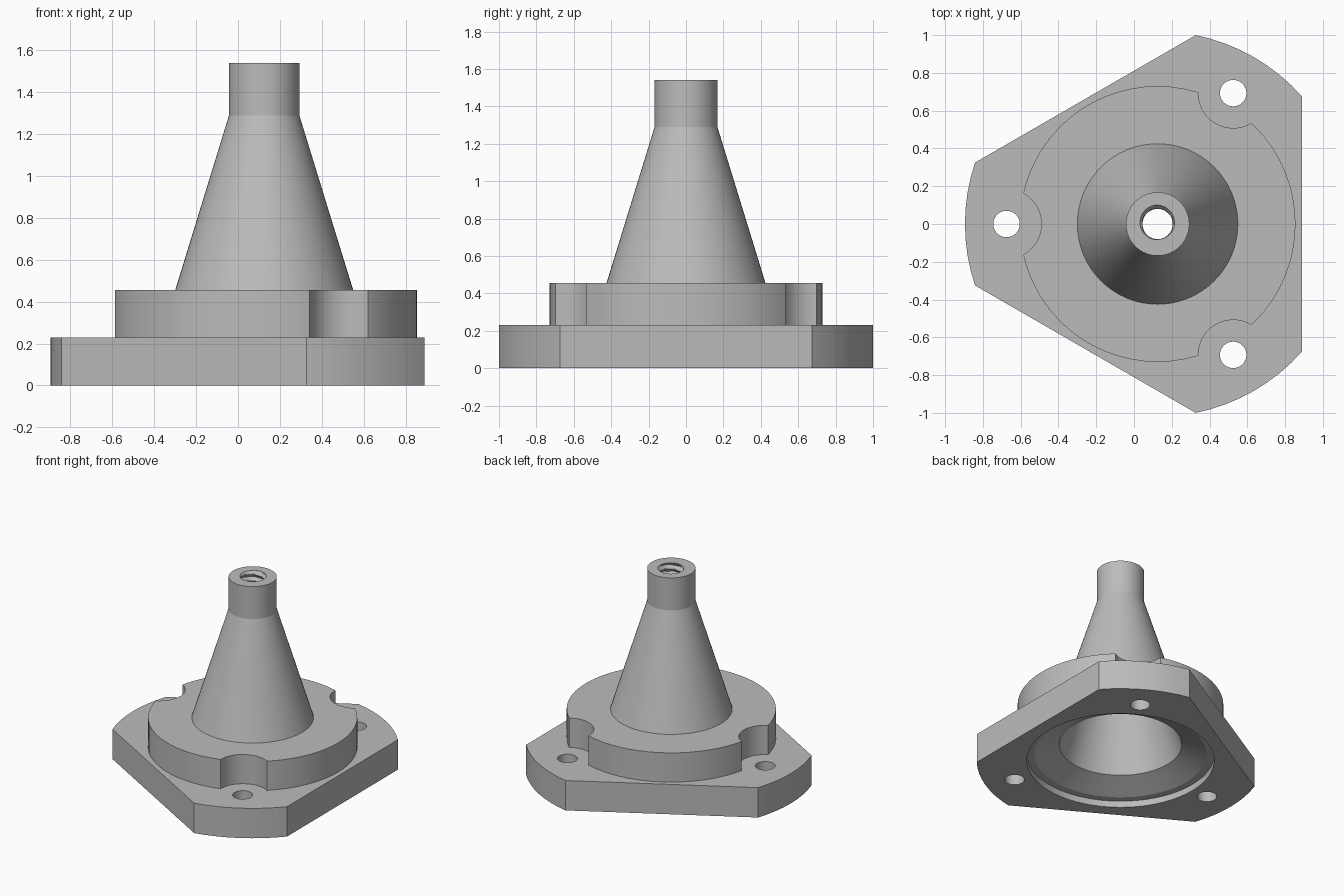
import bpy, bmesh
from math import radians, cos, sin, acos, pi, floor

if "Cube" in bpy.data.objects:
    bpy.data.objects.remove(bpy.data.objects["Cube"])

AXIS_X = 0.125          # the turned parts share this axis
SEG = 64
FLANGE_R, FLAT_DIST = 1.02, 0.765
FLANGE_TOP, DISC_TOP, TOP = 0.23, 0.455, 1.54
BOLT_ANGLES = [radians(a) for a in (60, 180, 300)]

grey = bpy.data.materials.new("plain grey")
grey.use_nodes = True
colour = (0.5, 0.5, 0.5, 1)
grey.diffuse_color = colour
grey.node_tree.nodes["Principled BSDF"].inputs["Base Color"].default_value = colour


def finish(name, bm):
    bmesh.ops.recalc_face_normals(bm, faces=bm.faces)
    mesh = bpy.data.meshes.new(name)
    bm.to_mesh(mesh)
    bm.free()
    mesh.materials.append(grey)
    obj = bpy.data.objects.new(name, mesh)
    obj.location.x = AXIS_X
    bpy.context.collection.objects.link(obj)
    return obj


def lathe(name, profile, radius_at=None, centre=(0, 0), seg=SEG):
    """Capped solid of revolution from (radius, z) points."""
    bm = bmesh.new()
    rings = []
    for r, z in profile:
        ring = []
        for i in range(seg):
            a = 2 * pi * i / seg
            rr = radius_at(r, z, a) if radius_at else r
            ring.append(bm.verts.new((centre[0] + rr * cos(a), centre[1] + rr * sin(a), z)))
        rings.append(ring)
    for low, high in zip(rings, rings[1:]):
        for i in range(seg):
            j = (i + 1) % seg
            bm.faces.new((low[i], low[j], high[j], high[i]))
    bm.faces.new(rings[0][::-1])
    bm.faces.new(rings[-1])
    return finish(name, bm)


def cut(obj, cutters):
    bpy.context.view_layer.objects.active = obj
    for c in cutters:
        mod = obj.modifiers.new("cut", 'BOOLEAN')
        mod.operation, mod.solver, mod.object = 'DIFFERENCE', 'EXACT', c
        bpy.ops.object.modifier_apply(modifier=mod.name)


def bolt_cutters(name, radius):
    return [lathe(name, [(radius, -0.1), (radius, 0.8)], seg=40,
                  centre=(0.8 * cos(a), 0.8 * sin(a))) for a in BOLT_ANGLES]


# Hollow inside: stepped seat, funnel, tapering bore, threaded neck
THREAD_LOW, PITCH, ROWS = 1.29, 0.05, 42


def thread(r, z, a):
    if z < THREAD_LOW:
        return r
    phase = z / PITCH - a / (2 * pi)
    return r + 0.022 * (1 - abs(2 * (phase - floor(phase)) - 1))


inside = [(0.665, -0.1), (0.665, 0.05), (0.61, 0.05), (0.435, 0.13), (0.08, THREAD_LOW - 0.02)]
inside += [(0.08, THREAD_LOW + 0.275 * i / ROWS) for i in range(ROWS + 1)]
cavity = lathe("cavity_cutter", inside, thread)

# Flange: round plate with three flats
half = pi / 3 - acos(FLAT_DIST / FLANGE_R)
bm = bmesh.new()
outline = []
for mid in BOLT_ANGLES:
    for i in range(9):
        a = mid + half * (i / 4 - 1)
        outline.append(bm.verts.new((FLANGE_R * cos(a), FLANGE_R * sin(a), 0)))
base = bm.faces.new(outline)
up = bmesh.ops.extrude_face_region(bm, geom=[base])["geom"]
bmesh.ops.translate(bm, vec=(0, 0, FLANGE_TOP),
                    verts=[v for v in up if isinstance(v, bmesh.types.BMVert)])
flange = finish("flange", bm)

# Raised disc and tapered spout
disc = lathe("raised_disc", [(0.73, FLANGE_TOP), (0.73, DISC_TOP)])
spout = lathe("spout", [(0.425, DISC_TOP), (0.168, 1.29), (0.168, TOP)])

# Bolt holes, wrench clearances and the hollow
holes = bolt_cutters("hole_cutter", 0.07)
notches = bolt_cutters("notch_cutter", 0.185)
cut(flange, holes + [cavity])
cut(disc, notches + [cavity])
cut(spout, [cavity])
for c in holes + notches + [cavity]:
    bpy.data.objects.remove(c)

# Smooth round walls, sharp edges kept
bpy.ops.object.select_all(action='DESELECT')
for obj in (flange, disc, spout):
    obj.select_set(True)
bpy.context.view_layer.objects.active = flange
bpy.ops.object.shade_smooth_by_angle(angle=radians(15))
